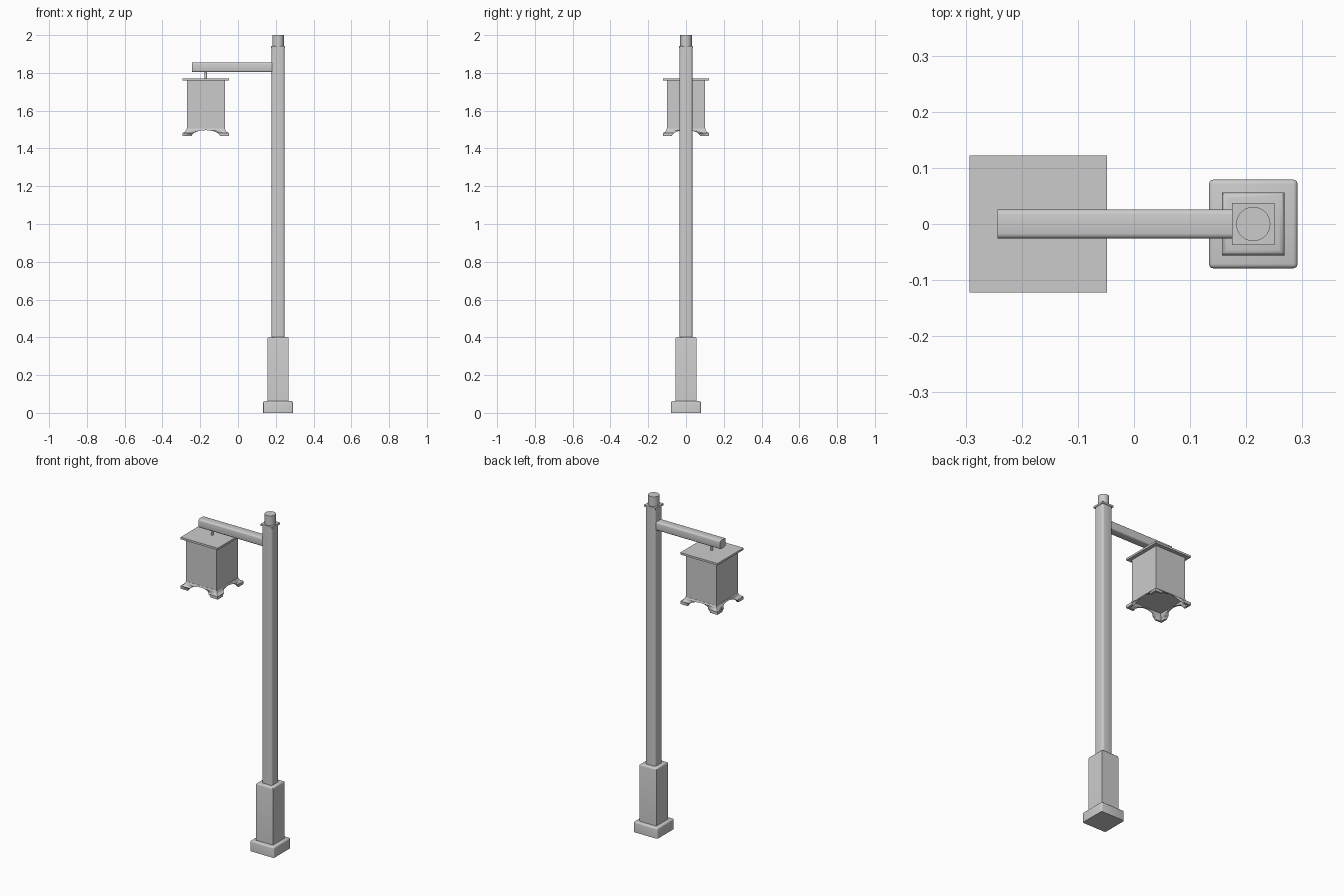
import bpy, bmesh, math

if "Cube" in bpy.data.objects:
    bpy.data.objects.remove(bpy.data.objects["Cube"])

POST_X, LAMP_X = 0.2125, -0.1705


def finish(name, bm, smooth=True):
    bmesh.ops.recalc_face_normals(bm, faces=bm.faces)
    mesh = bpy.data.meshes.new(name)
    bm.to_mesh(mesh)
    bm.free()
    ob = bpy.data.objects.new(name, mesh)
    bpy.context.collection.objects.link(ob)
    bpy.ops.object.select_all(action='DESELECT')
    bpy.context.view_layer.objects.active = ob
    ob.select_set(True)
    if smooth:
        bpy.ops.object.shade_smooth_by_angle(angle=math.radians(35))
    return ob


def box(name, x, y, z, bevel=0.0, pick=None, segments=3):
    """Box from (min, max) ranges; pick chooses which edges are bevelled."""
    bm = bmesh.new()
    bmesh.ops.create_cube(bm, size=1)
    for v in bm.verts:
        v.co = [lo + (hi - lo) * (c + 0.5) for c, (lo, hi) in zip(v.co, (x, y, z))]
    if bevel:
        edges = [e for e in bm.edges if pick is None or pick(e)]
        bmesh.ops.bevel(bm, geom=edges, offset=bevel, segments=segments,
                        profile=0.5, affect='EDGES', clamp_overlap=True)
    return finish(name, bm, bool(bevel))


def square(name, cx, half, z0, z1, **kw):
    return box(name, (cx - half, cx + half), (-half, half), (z0, z1), **kw)


def cylinder(name, cx, r, z0, z1, sides):
    bm = bmesh.new()
    bmesh.ops.create_cone(bm, cap_ends=True, segments=sides, radius1=r, radius2=r, depth=z1 - z0)
    bmesh.ops.translate(bm, verts=bm.verts, vec=(cx, 0, (z0 + z1) / 2))
    return finish(name, bm)


def along(axis):
    return lambda e: abs((e.verts[0].co - e.verts[1].co).normalized()[axis]) > 0.9


def not_bottom(e):
    return max(v.co.z for v in e.verts) > 0.01


def top_only(e):
    return min(v.co.z for v in e.verts) > 0.39


# Post: stepped foot, plinth, rounded square shaft, collar and round cap
square("base_block", POST_X, 0.079, 0, 0.062, bevel=0.008, pick=not_bottom)
square("plinth", POST_X, 0.056, 0.055, 0.402, bevel=0.01, pick=top_only)
square("post_shaft", POST_X, 0.034, 0.39, 1.935, bevel=0.011, pick=along(2))
square("post_collar", POST_X, 0.0375, 1.932, 1.943)
cylinder("post_cap", POST_X, 0.0305, 1.94, 2.0, 32)

# Arm and hanger rod
box("arm", (-0.243, POST_X - 0.02), (-0.026, 0.026), (1.804, 1.855), bevel=0.009, pick=along(0))
cylinder("hanger_rod", LAMP_X, 0.0065, 1.765, 1.81, 16)

# Lantern lid and body
square("lantern_lid", LAMP_X, 0.1225, 1.759, 1.771)
square("lantern_body", LAMP_X, 0.1005, 1.50, 1.762)

# Flared skirt under the lantern: closed loop of square rings
profile = [(0.1015, 1.506), (0.104, 1.497), (0.110, 1.488), (0.1225, 1.482),
           (0.1225, 1.465), (0.111, 1.465), (0.102, 1.476), (0.096, 1.487), (0.094, 1.506)]
bm = bmesh.new()
rings = [[bm.verts.new((LAMP_X + sx * h, sy * h, z))
          for sx, sy in ((-1, -1), (1, -1), (1, 1), (-1, 1))] for h, z in profile]
for i, a in enumerate(rings):
    b = rings[(i + 1) % len(rings)]
    for k in range(4):
        n = (k + 1) % 4
        bm.faces.new((a[k], a[n], b[n], b[k]))
skirt = finish("lantern_skirt", bm)

# Arches cut through all four sides, leaving corner feet
for axis in (0, 1):
    bm = bmesh.new()
    wide, high = 0.075, 0.033
    loop = [(wide * math.cos(t * math.tau / 40), 1.4635 + high * math.sin(t * math.tau / 40))
            for t in range(40)]
    ends = [[bm.verts.new((LAMP_X + (s if axis == 0 else u), u if axis == 0 else s, z))
             for u, z in loop] for s in (-0.2, 0.2)]
    bm.faces.new(ends[0])
    bm.faces.new(ends[1])
    for k in range(40):
        n = (k + 1) % 40
        bm.faces.new((ends[0][k], ends[0][n], ends[1][n], ends[1][k]))
    cutter = finish("arch_cutter", bm)
    cutter.hide_render = True
    mod = skirt.modifiers.new("arch", 'BOOLEAN')
    mod.operation = 'DIFFERENCE'
    mod.solver = 'EXACT'
    mod.object = cutter
    bpy.context.view_layer.objects.active = skirt
    bpy.ops.object.modifier_apply(modifier=mod.name)
    bpy.data.objects.remove(cutter)
